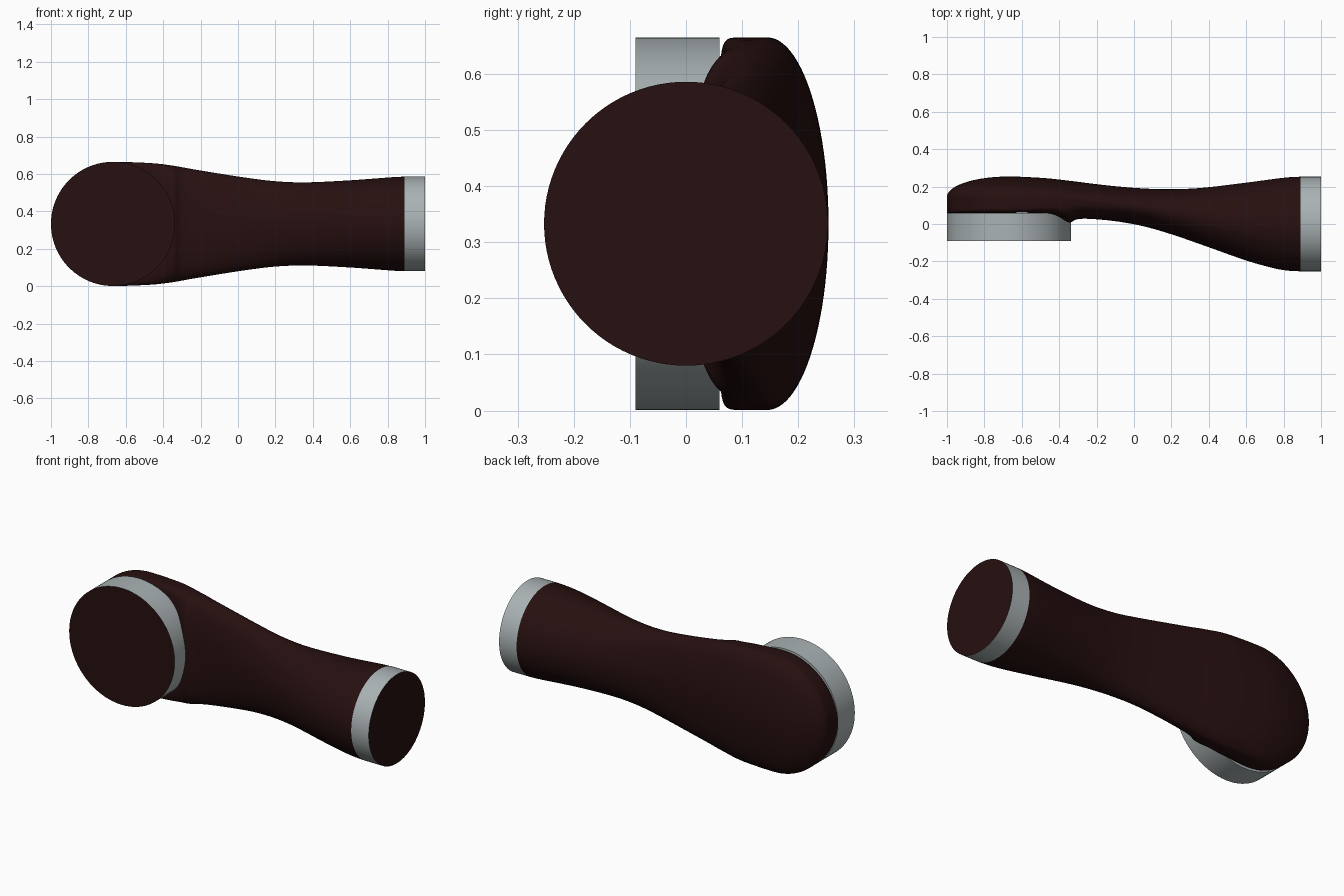
import bpy, bmesh, math
from mathutils import Matrix, Vector

cube = bpy.data.objects.get("Cube")
if cube:
    bpy.data.objects.remove(cube, do_unlink=True)


def material(name, rgb, roughness):
    m = bpy.data.materials.new(name)
    m.use_nodes = True
    m.diffuse_color = (*rgb, 1)
    bsdf = m.node_tree.nodes["Principled BSDF"]
    bsdf.inputs["Base Color"].default_value = (*rgb, 1)
    bsdf.inputs["Roughness"].default_value = roughness
    return m


DARK = material("dark maroon", (0.02, 0.005, 0.005), 0.5)
GREY = material("pale grey", (0.40, 0.445, 0.455), 0.5)

ZC = 0.333                     # height of the centre line
HEAD_X, HEAD_R = -0.668, 0.332  # round head
END_R = 0.253                  # round far end
SEGS = 96


def finish(name, bm, mats, angle):
    bmesh.ops.recalc_face_normals(bm, faces=bm.faces[:])
    me = bpy.data.meshes.new(name)
    bm.to_mesh(me)
    bm.free()
    ob = bpy.data.objects.new(name, me)
    bpy.context.collection.objects.link(ob)
    for m in mats:
        me.materials.append(m)
    bpy.ops.object.select_all(action='DESELECT')
    ob.select_set(True)
    bpy.context.view_layer.objects.active = ob
    bpy.ops.object.shade_smooth_by_angle(angle=math.radians(angle))
    return ob


def collar(name, centre, radius, depth, axis):
    """Grey cylinder whose outward cap (along axis) is dark."""
    axis = Vector(axis)
    rot = axis.to_track_quat('Z', 'Y').to_matrix().to_4x4()
    bm = bmesh.new()
    bmesh.ops.create_cone(bm, cap_ends=True, segments=SEGS, radius1=radius, radius2=radius,
                          depth=depth, matrix=Matrix.Translation(centre) @ rot)
    bm.normal_update()
    for f in bm.faces:
        f.material_index = 1 if f.normal.dot(axis) > 0.9 else 0
    return finish(name, bm, (GREY, DARK), 30)


# Body stations: x, half height, back y, front y, centre y, front squareness
STATIONS = [
    (-0.668, 0.332, 0.254, 0.060, 0.145, 12),
    (-0.50, 0.327, 0.247, 0.058, 0.145, 8),
    (-0.42, 0.321, 0.240, 0.045, 0.140, 5),
    (-0.345, 0.311, 0.231, 0.008, 0.130, 3.2),
    (-0.31, 0.305, 0.227, 0.024, 0.128, 3),
    (-0.25, 0.294, 0.219, 0.028, 0.122, 2.7),
    (-0.10, 0.269, 0.202, 0.015, 0.108, 2.3),
    (0.05, 0.246, 0.190, -0.012, 0.090, 2),
    (0.20, 0.228, 0.186, -0.055, 0.066, 2),
    (0.36, 0.222, 0.193, -0.110, 0.042, 2),
    (0.60, 0.233, 0.221, -0.195, 0.013, 2),
    (0.75, 0.244, 0.241, -0.237, 0.002, 2),
    (0.83, 0.250, 0.250, -0.250, 0.000, 2),
    (0.89, 0.253, 0.253, -0.253, 0.000, 2),
]


def slope(i, k):
    a, b = STATIONS[max(i - 1, 0)], STATIONS[min(i + 1, len(STATIONS) - 1)]
    return 0 if i == 0 else (b[k] - a[k]) / (b[0] - a[0])


def blend(i, t):
    """Smooth cubic between station i and the next one."""
    a, b = STATIONS[i], STATIONS[i + 1]
    w = b[0] - a[0]
    out = [a[0] + w * t]
    for k in range(1, 6):
        out.append((2*t**3 - 3*t*t + 1) * a[k] + (t**3 - 2*t*t + t) * w * slope(i, k)
                   + (3*t*t - 2*t**3) * b[k] + (t**3 - t*t) * w * slope(i + 1, k))
    return out


# Rounded head sections, then the swept neck
sections = []
for j in range(24):
    a = 0.015 + (math.pi / 2 - 0.015) * j / 24
    s = math.sin(a)
    sections.append((HEAD_X - HEAD_R * math.cos(a), HEAD_R * s, 0.145 + 0.109 * s, 0.06, 0.145, 12))
for i in range(len(STATIONS) - 1):
    sections += [blend(i, j / 6) for j in range(6)]
sections.append(STATIONS[-1])

bm = bmesh.new()
rings = []
for x, h, yb, yf, yc, n in sections:
    ring = []
    for j in range(SEGS):
        a = 2 * math.pi * j / SEGS
        c, s = math.cos(a), math.sin(a)
        if s >= 0:
            z, y = h * c, yc + (yb - yc) * s
        else:
            z = h * math.copysign(abs(c) ** (2 / n), c)
            y = yc - (yc - yf) * abs(s) ** (2 / n)
        ring.append(bm.verts.new((x, y, ZC + z)))
    rings.append(ring)
for r, q in zip(rings, rings[1:]):
    for j in range(SEGS):
        k = (j + 1) % SEGS
        bm.faces.new((r[j], r[k], q[k], q[j]))
bm.faces.new(rings[0])
bm.faces.new(rings[-1])
finish("body", bm, (DARK,), 50)

# Grey collars with dark mating faces
collar("head_collar", (HEAD_X, -0.015, ZC), HEAD_R, 0.15, (0, -1, 0))
collar("end_collar", (0.945, 0, ZC), END_R, 0.11, (1, 0, 0))
